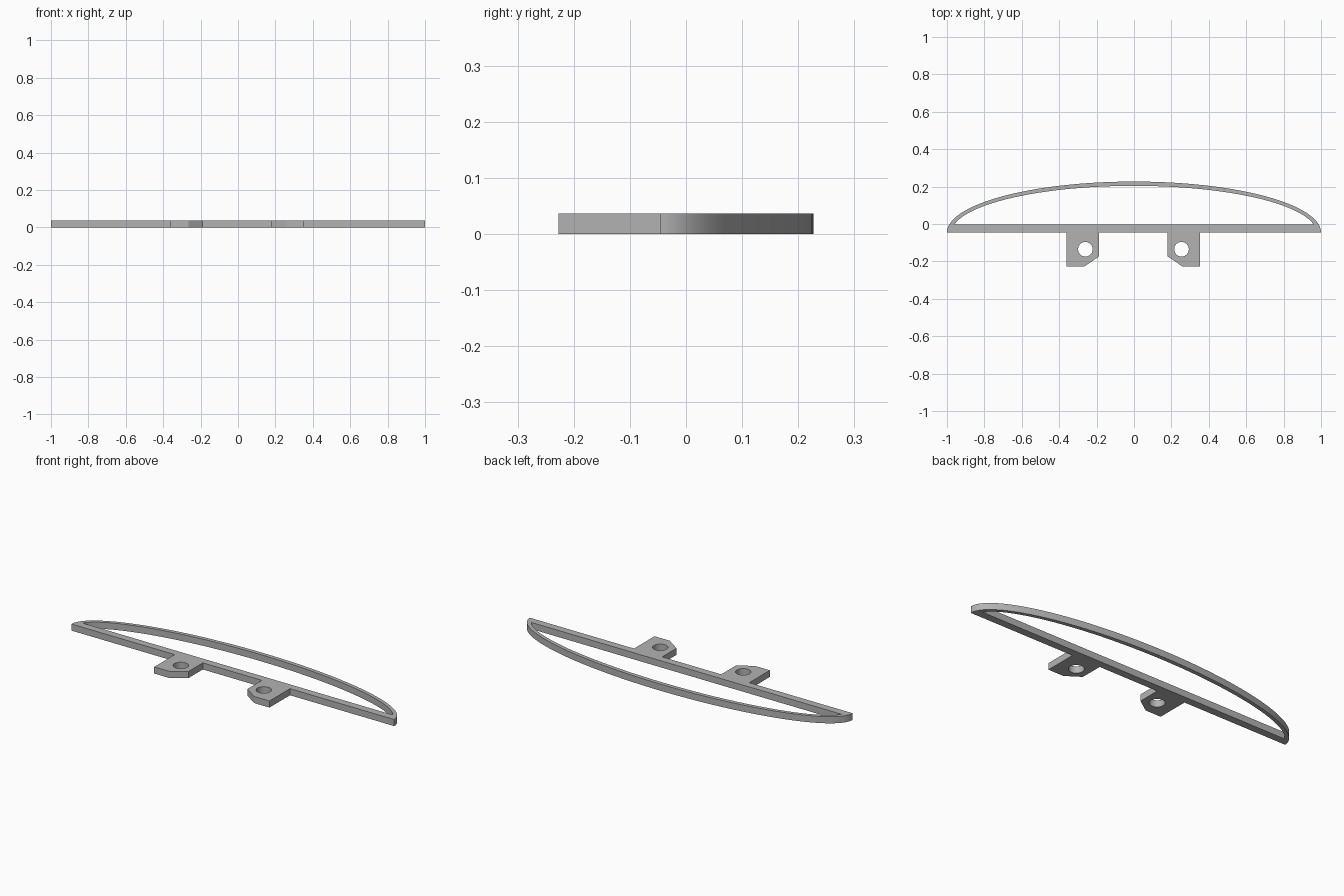
import bpy
import bmesh
from math import cos, sin, pi, asin, radians

if "Cube" in bpy.data.objects:
    bpy.data.objects.remove(bpy.data.objects["Cube"])

THICK = 0.037      # plate thickness
BASE_Y = -0.046    # front edge of the straight bar
BAR_Y = -0.004     # back edge of the straight bar

grey = bpy.data.materials.new("light_grey")
grey.use_nodes = True
GREY = (0.45, 0.45, 0.45, 1)
grey.diffuse_color = GREY
grey.node_tree.nodes["Principled BSDF"].inputs["Base Color"].default_value = GREY


def arc(rx, ry, cx, cy, start, end, count):
    """Points along an elliptical arc, both ends included."""
    steps = [start + (end - start) * i / count for i in range(count + 1)]
    return [(cx + rx * cos(a), cy + ry * sin(a)) for a in steps]


def plate(name, loops):
    """Flat plate from an outline followed by its hole loops."""
    curve = bpy.data.curves.new(name, "CURVE")
    curve.dimensions = "2D"
    curve.fill_mode = "BOTH"
    curve.extrude = THICK / 2
    for loop in loops:
        spline = curve.splines.new("POLY")
        spline.points.add(len(loop) - 1)
        for point, (x, y) in zip(spline.points, loop):
            point.co = (x, y, 0, 1)
        spline.use_cyclic_u = True
    obj = bpy.data.objects.new(name, curve)
    bpy.context.collection.objects.link(obj)
    bpy.ops.object.select_all(action="DESELECT")
    obj.select_set(True)
    bpy.context.view_layer.objects.active = obj
    bpy.ops.object.convert(target="MESH")
    obj = bpy.context.view_layer.objects.active

    # Weld caps to walls and rest the plate on the ground
    bm = bmesh.new()
    bm.from_mesh(obj.data)
    bmesh.ops.remove_doubles(bm, verts=bm.verts, dist=0.00001)
    bmesh.ops.recalc_face_normals(bm, faces=bm.faces)
    bmesh.ops.translate(bm, verts=bm.verts, vec=(0, 0, THICK / 2))
    bm.to_mesh(obj.data)
    bm.free()
    obj.data.materials.clear()
    obj.data.materials.append(grey)
    bpy.ops.object.shade_smooth_by_angle(angle=radians(30))
    return obj


# Bowed frame: half ellipse with a matching opening behind the bar
outer = arc(1, 0.273, 0, BASE_Y, 0, pi, 96)
inner_ry = 0.25
tilt = asin((BAR_Y - BASE_Y) / inner_ry)
inner = arc(0.975, inner_ry, 0, BASE_Y, tilt, pi - tilt, 96)
plate("bowed_frame", [outer, inner])


# Mounting tabs: chamfered on the inner corner, each with a round hole
def tab(name, side, shift):
    outline = [(0.183, BASE_Y), (0.357, BASE_Y), (0.357, -0.227),
               (0.262, -0.227), (0.183, -0.173)]
    hole = arc(0.039, 0.039, 0.257, -0.135, 0, 2 * pi, 40)[:-1]
    plate(name, [[(side * x + shift, y) for x, y in loop]
                 for loop in (outline, hole)])


tab("left_mounting_tab", 1, -0.003)
tab("right_mounting_tab", -1, -0.003)
